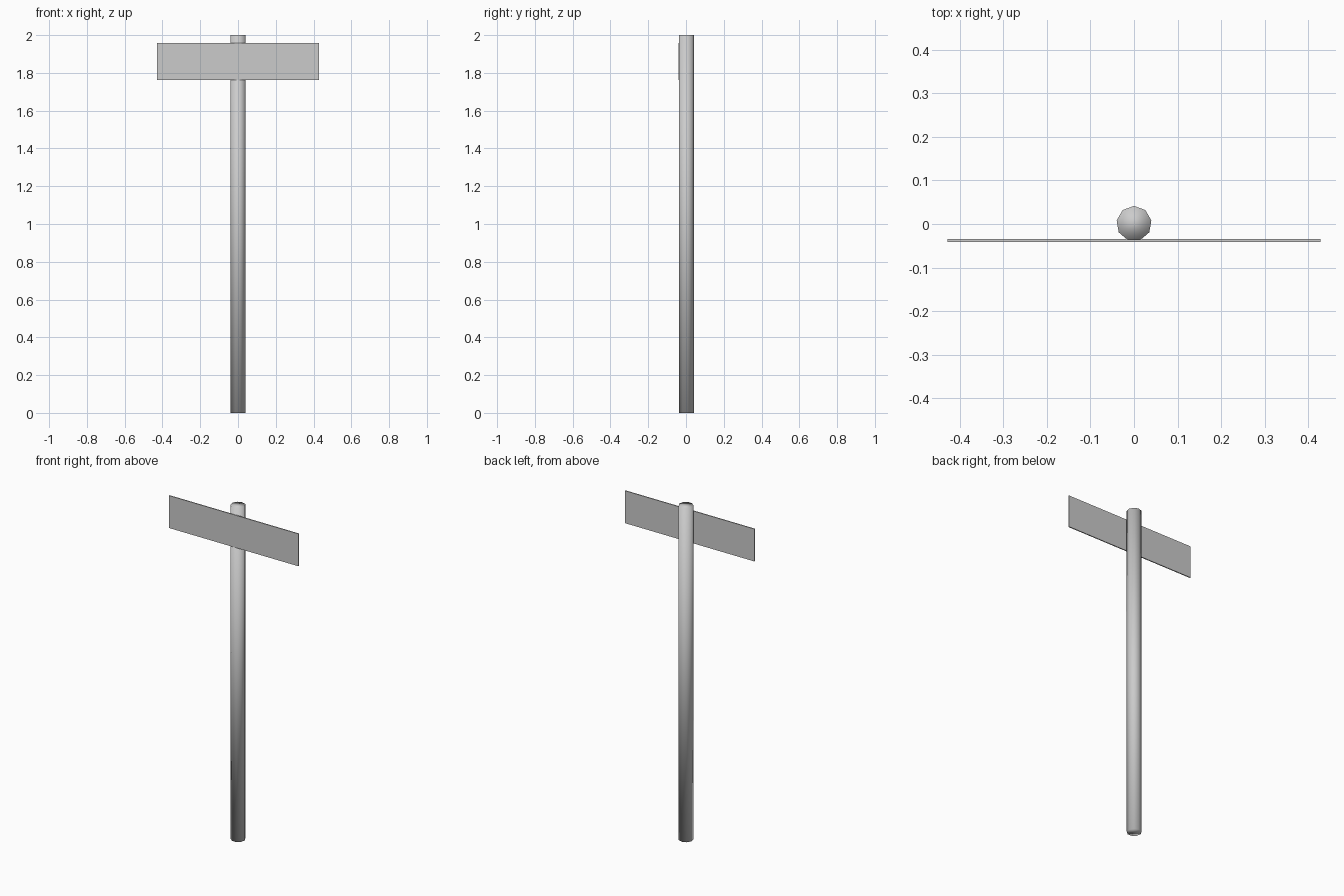
import bpy

if "Cube" in bpy.data.objects:
    bpy.data.objects.remove(bpy.data.objects["Cube"])

# Pole: nine-sided, smooth shaded including caps, one corner facing the back
bpy.ops.mesh.primitive_cylinder_add(vertices=9, radius=0.0405, depth=2.0,
                                    location=(0, 0.001, 1.0))
pole = bpy.context.object
pole.name = "pole"
bpy.ops.object.shade_smooth()

# Sign board: thin flat panel fixed to the front of the pole
bpy.ops.mesh.primitive_cube_add(size=1, location=(0, -0.0378, 1.86))
board = bpy.context.object
board.name = "sign_board"
board.scale = (0.856, 0.006, 0.194)
bpy.ops.object.transform_apply(location=False, rotation=False, scale=True)
